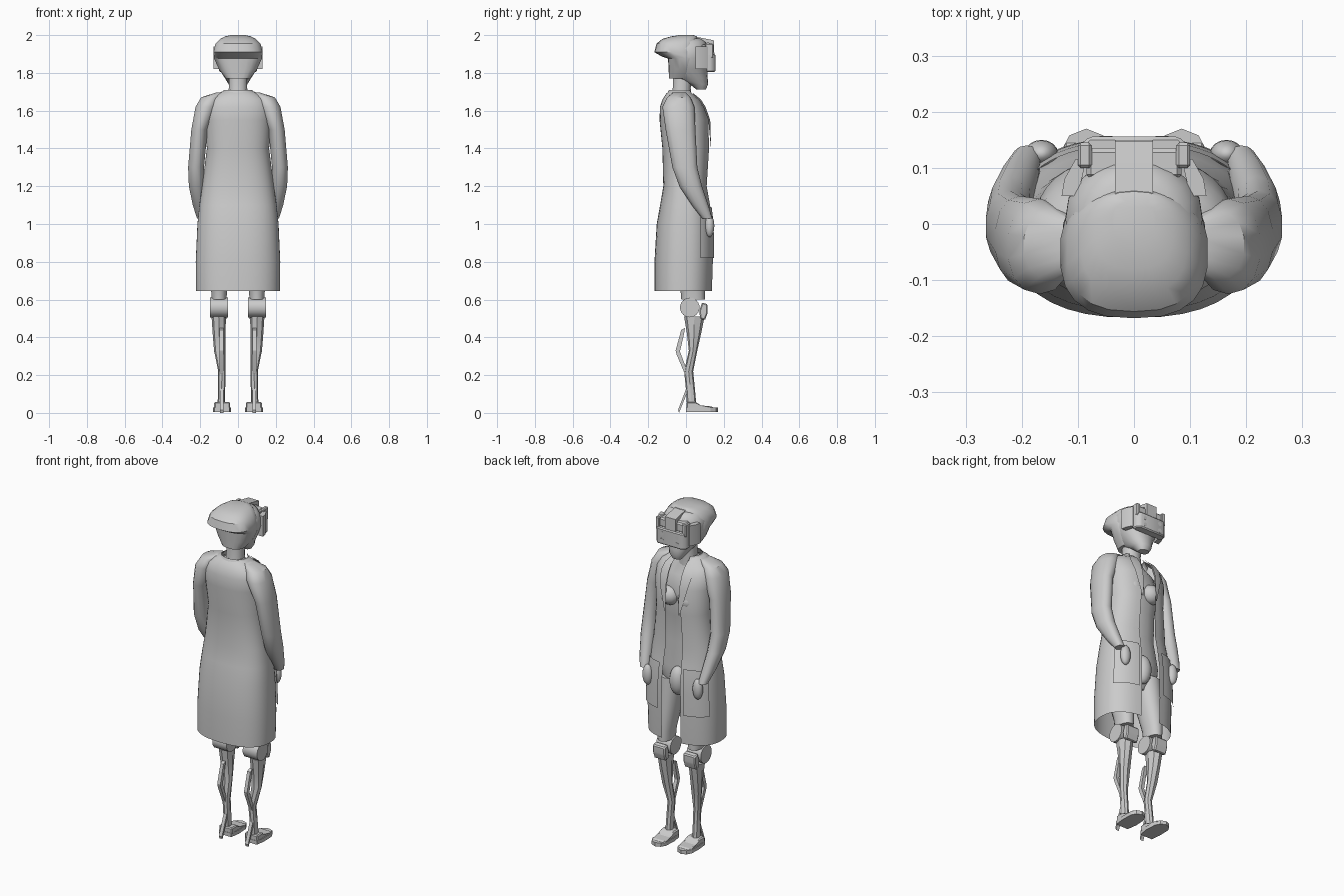
import bpy, bmesh, math
from mathutils import Vector

if "Cube" in bpy.data.objects:
    bpy.data.objects.remove(bpy.data.objects["Cube"])


def finish(name, bm, mirror=False, angle=40):
    """Turn a bmesh into a named, smooth-by-angle object, optionally mirrored in x."""
    bmesh.ops.recalc_face_normals(bm, faces=bm.faces)
    me = bpy.data.meshes.new(name)
    bm.to_mesh(me)
    bm.free()
    ob = bpy.data.objects.new(name, me)
    bpy.context.collection.objects.link(ob)
    bpy.ops.object.select_all(action='DESELECT')
    ob.select_set(True)
    bpy.context.view_layer.objects.active = ob
    bpy.ops.object.shade_smooth_by_angle(angle=math.radians(angle))
    if mirror:
        ob.modifiers.new("mirror", 'MIRROR')
    return ob


def spow(v, e):
    return math.copysign(abs(v) ** e, v)


def loft(name, rings, n=16, power=2.2, span=None, mirror=False, caps=True, angle=40):
    """Stack superellipse rings (z, centre x, half width, back y, front y).
    span(ring index) gives start and end x-offset angles for open shells."""
    bm = bmesh.new()
    rows = []
    for i, (z, cx, rx, yb, yf) in enumerate(rings):
        a, b = span(i) if span else (0, 2 * math.pi)
        row = []
        for k in range(n + 1 if span else n):
            t = a + (b - a) * k / n
            row.append(bm.verts.new((cx + rx * spow(math.sin(t), 2 / power),
                                     (yb + yf) / 2 + (yf - yb) / 2 * spow(math.cos(t), 2 / power), z)))
        rows.append(row)
    for r0, r1 in zip(rows, rows[1:]):
        m = len(r0)
        for k in range(m - 1 if span else m):
            j = (k + 1) % m
            bm.faces.new((r0[k], r0[j], r1[j], r1[k]))
    if caps and not span:
        bm.faces.new(rows[0])
        bm.faces.new(rows[-1])
    return finish(name, bm, mirror, angle)


def slab(name, outline, lo, hi, axis='x', mirror=False, bevel=0.0):
    """Extrude an outline: (y, z) points along x, or (x, y) points along z."""
    bm = bmesh.new()
    put = (lambda p, d: (d, p[0], p[1])) if axis == 'x' else (lambda p, d: (p[0], p[1], d))
    f0 = [bm.verts.new(put(p, lo)) for p in outline]
    f1 = [bm.verts.new(put(p, hi)) for p in outline]
    bm.faces.new(f0)
    bm.faces.new(f1)
    for k in range(len(outline)):
        j = (k + 1) % len(outline)
        bm.faces.new((f0[k], f0[j], f1[j], f1[k]))
    if bevel:
        bmesh.ops.bevel(bm, geom=bm.edges[:], offset=bevel, segments=1, affect='EDGES')
    return finish(name, bm, mirror, 25)


def box(name, x0, x1, y0, y1, z0, z1, mirror=False, bevel=0.0):
    return slab(name, [(y0, z0), (y1, z0), (y1, z1), (y0, z1)], x0, x1, 'x', mirror, bevel)


def rod(name, a, b, r, n=16, mirror=False):
    bm = bmesh.new()
    a, b = Vector(a), Vector(b)
    bmesh.ops.create_cone(bm, cap_ends=True, segments=n, radius1=r, radius2=r, depth=(b - a).length)
    rot = (b - a).to_track_quat('Z', 'Y').to_matrix().to_4x4()
    bm.transform(rot)
    bmesh.ops.translate(bm, verts=bm.verts, vec=(a + b) / 2)
    return finish(name, bm, mirror)


def ball(name, c, s, mirror=False):
    bm = bmesh.new()
    bmesh.ops.create_uvsphere(bm, u_segments=16, v_segments=10, radius=1)
    for v in bm.verts:
        v.co = Vector((c[0] + v.co.x * s[0], c[1] + v.co.y * s[1], c[2] + v.co.z * s[2]))
    return finish(name, bm, mirror)


# Long open coat: a shell with a gap down the face side (+y)
COAT = [(.645, 0, .222, -.167, .14), (.8, 0, .224, -.167, .145), (1.0, 0, .215, -.155, .143),
        (1.1, 0, .205, -.137, .13), (1.2, 0, .19, -.12, .112), (1.4, 0, .165, -.125, .125),
        (1.55, 0, .178, -.14, .12), (1.62, 0, .178, -.138, .095), (1.66, 0, .155, -.125, .07),
        (1.69, 0, .11, -.105, .035), (1.705, 0, .075, -.085, .025)]
GAPS = [.062, .062, .06, .058, .055, .05, .045, .045, .045, .042, .04]


def coat_angle(x, rx, power=2.4):
    return math.asin((x / rx) ** (power / 2))


def coat_span(i):
    g = coat_angle(GAPS[i], COAT[i][2])
    return g, 2 * math.pi - g


loft("coat", COAT, n=36, power=2.4, span=coat_span)

# Pocket panels hugging the coat, and lapels beside the opening
POCKET = [(z, 0, rx + .008, yb, yf + .009) for z, rx, yb, yf in
          ((.82, .224, -.167, .145), (.95, .218, -.159, .144), (1.03, .212, -.15, .14), (1.09, .206, -.139, .132))]
loft("coat_pocket", POCKET, n=8, power=2.4, mirror=True,
     span=lambda i: (coat_angle(.08, .22), coat_angle(.2, .22)))
LAPEL = [(z, 0, rx, yb, yf + .01) for z, _, rx, yb, yf in COAT[5:10]]
loft("coat_lapel", LAPEL, n=4, power=2.4, mirror=True,
     span=lambda i: (coat_angle(.043, LAPEL[i][2]), coat_angle((.05, .09, .1, .09, .07)[i], LAPEL[i][2])))
loft("coat_collar", [(1.67, 0, .1, -.11, .045), (1.71, 0, .075, -.09, .03)], n=20,
     span=lambda i: (.6, 2 * math.pi - .6))

# Sleeves running into the pockets
loft("sleeve", [(1.695, .10, .02, -.07, .0), (1.67, .145, .052, -.10, .025), (1.62, .168, .058, -.125, .045),
                (1.5, .204, .044, -.108, .05), (1.3, .222, .043, -.072, .06), (1.2, .219, .042, -.035, .085),
                (1.1, .205, .035, .03, .118), (1.03, .192, .026, .085, .14)], n=14, mirror=True)
ball("hand", (.165, .125, .99), (.03, .025, .06), True)

# Body under the coat
loft("torso", [(.88, 0, .05, -.05, .05), (.95, 0, .15, -.11, .075), (1.05, 0, .165, -.12, .075),
               (1.2, 0, .135, -.09, .06), (1.35, 0, .135, -.095, .065), (1.5, 0, .15, -.11, .085),
               (1.6, 0, .14, -.11, .06), (1.66, 0, .09, -.09, .02), (1.7, 0, .05, -.075, .02)], n=20)
ball("bust", (.06, .07, 1.47), (.058, .05, .055), True)
ball("hip_pouch", (0, .075, .98), (.048, .045, .085))
loft("thigh", [(.6, .1, .04, -.025, .1), (.66, .1, .044, -.03, .1), (.8, .1, .065, -.07, .09),
               (.97, .09, .08, -.1, .075)], n=14, mirror=True)

# Mechanical knee, kneecap and shin
rod("knee_joint", (.053, .02, .558), (.147, .02, .558), .052, 18, True)
slab("kneecap", [(.075, .5), (.1, .49), (.115, .53), (.115, .575), (.085, .585), (.07, .54)], .06, .14, 'x', True, .006)
loft("shin", [(.04, .088, .02, .005, .055), (.12, .087, .019, .0, .048), (.22, .085, .02, -.01, .038),
              (.33, .096, .031, .015, .06), (.42, .1, .034, .005, .08), (.51, .102, .038, -.01, .098)],
     n=8, mirror=True, angle=25)

# Rear calf strut and heel spike
slab("calf_strut", [(-.005, .45), (-.025, .44), (-.055, .33), (-.05, .31), (.005, .18), (.015, .2),
                    (-.032, .325), (-.01, .42)], .078, .098, 'x', True)
slab("heel_spike", [(.02, .14), (-.037, .0), (-.042, .015), (.005, .14)], .076, .096, 'x', True)

# Foot: pointed sole and tapered upper
SOLE = [(.045, .0), (.125, .0), (.132, .06), (.13, .13), (.115, .158), (.085, .17), (.055, .158), (.04, .13), (.036, .06)]
slab("sole", SOLE, .006, .028, 'z', True)
slab("shoe_upper", [(.002, .02), (.15, .02), (.14, .034), (.075, .034), (.055, .058), (.002, .058)], .042, .126, 'x', True, .006)

# Neck and head
loft("neck", [(1.64, 0, .055, -.085, .03), (1.72, 0, .05, -.07, .025), (1.82, 0, .05, -.07, .035)], n=14)
loft("face", [(1.712, 0, .03, .055, .105), (1.74, 0, .05, .02, .117), (1.77, 0, .068, -.05, .115),
              (1.82, 0, .1, -.085, .112), (1.88, 0, .122, -.088, .113), (1.93, 0, .122, -.1, .115),
              (1.965, 0, .1, -.1, .105), (1.983, 0, .07, -.08, .08)], n=20)
loft("hair", [(1.77, 0, .065, -.09, .03), (1.82, 0, .102, -.092, .055), (1.875, 0, .127, -.095, .062),
              (1.888, 0, .128, -.13, .062), (1.91, 0, .132, -.168, .064), (1.955, 0, .12, -.156, .064),
              (1.98, 0, .095, -.125, .062), (1.993, 0, .07, -.08, .058), (2.0, 0, .04, -.035, .04)],
     n=22, power=2.6, angle=35)

# Headset: visor, upper unit, side posts, top strap and side straps
slab("visor", [(-.1, .105), (.1, .105), (.1, .135), (.08, .156), (-.08, .156), (-.1, .135)], 1.805, 1.9, 'z', False, .006)
box("visor_upper", -.085, .085, .08, .135, 1.895, 1.95, bevel=.008)
box("visor_post", .075, .1, .1, .145, 1.88, 1.955, True, .005)
slab("top_strap", [(0, 1.985), (.05, 1.975), (.13, 1.955), (.13, 1.89), (.15, 1.89), (.148, 1.972), (.06, 1.99), (0, 1.999)],
     -.034, .034)
slab("side_strap", [(.1, .05), (.129, .05), (.124, .08), (.104, .116), (.085, .116)], 1.82, 1.94, 'z', True)
for z in (1.83, 1.87):
    rod("visor_knob", (.05, .15, z), (.05, .157, z), .012, 10, True)
